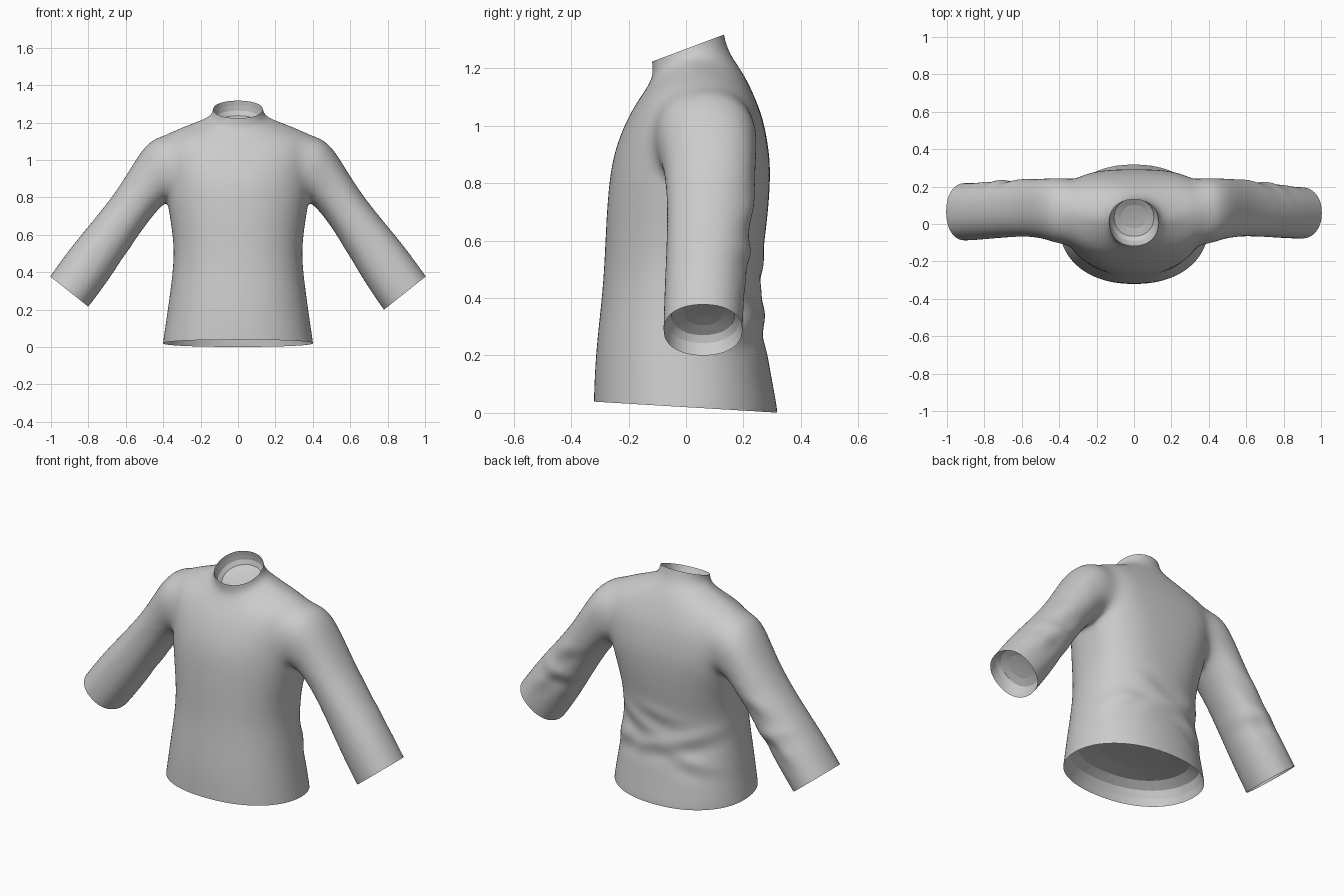
import bpy, bmesh, math
from mathutils import Vector

if "Cube" in bpy.data.objects:
    bpy.data.objects.remove(bpy.data.objects["Cube"])

SEG = 32


def sup(v, n):
    """superellipse helper: signed power"""
    return math.copysign(abs(v) ** (2 / n), v)


def loft(bm, rings):
    """closed skin through a list of point rings"""
    loops = [[bm.verts.new(p) for p in r] for r in rings]
    for a, b in zip(loops, loops[1:]):
        for i in range(SEG):
            j = (i + 1) % SEG
            bm.faces.new((a[i], a[j], b[j], b[i]))
    bm.faces.new(loops[0][::-1])
    bm.faces.new(loops[-1])


ANGLES = [2 * math.pi * i / SEG for i in range(SEG)]

# torso: half width, side z, centre y, front y, front z, back y, back z, back squareness
TORSO = [
    (.420, -.10, .00, -.325, -.10, .335, -.10, 2.1),
    (.406, .01, .00, -.324, .01, .322, .01, 2.15),
    (.377, .20, .00, -.318, .20, .284, .20, 2.2),
    (.350, .40, .00, -.294, .40, .257, .40, 2.3),
    (.342, .53, .00, -.285, .53, .265, .53, 2.4),
    (.362, .68, .01, -.279, .68, .286, .68, 2.6),
    (.392, .85, .04, -.266, .85, .298, .85, 3.0),
    (.410, .97, .06, -.238, .95, .284, .95, 3.1),
    (.430, 1.06, .07, -.203, 1.03, .268, 1.03, 2.9),
    (.410, 1.142, .07, -.167, 1.09, .240, 1.10, 2.5),
    (.300, 1.180, .05, -.142, 1.125, .213, 1.16, 2.2),
    (.200, 1.212, .03, -.124, 1.155, .182, 1.21, 2.1),
    (.140, 1.237, .02, -.114, 1.18, .150, 1.255, 2.1),
    (.131, 1.275, .01, -.121, 1.225, .132, 1.315, 2.1),
    (.131, 1.36, .01, -.125, 1.31, .120, 1.40, 2.1),
]


def torso_ring(w, zs, yc, yf, zf, yb, zb, nb):
    ring = []
    for a in ANGLES:
        n = nb if math.sin(a) > 0 else 2.2
        c, s = sup(math.cos(a), n), sup(math.sin(a), n)
        ye, ze = (yb, zb) if s > 0 else (yf, zf)
        ring.append((w * c, yc + (ye - yc) * abs(s), zs + (ze - zs) * abs(s)))
    return ring


# sleeve: outer x z, inner x z, front y, back y
SLEEVE = [
    (.26, 1.10, .20, .83, -.10, .22),
    (.41, 1.150, .35, .79, -.12, .255),
    (.50, 1.085, .402, .765, -.092, .25),
    (.583, .94, .468, .685, -.07, .242),
    (.670, .805, .54, .58, -.066, .230),
    (.80, .645, .622, .44, -.07, .214),
    (.905, .52, .695, .32, -.076, .205),
    (1.005, .377, .777, .200, -.080, .197),
    (1.09, .265, .860, .09, -.080, .195),
]


def sleeve_ring(side, ox, oz, ix, iz, yf, yb):
    ring = []
    if side < 0:  # the left cuff is slimmer and deeper
        k = max(0, ox - .6) / .4
        ix, iz, yf, yb = ix + .025 * k, iz + .01 * k, yf - .01 * k, yb + .022 * k
    for a in ANGLES:
        c, s = sup(math.cos(a), 2.2), sup(math.sin(a), 2.2)
        ring.append((side * ((ox + ix) / 2 + (ox - ix) / 2 * c),
                     (yf + yb) / 2 + (yb - yf) / 2 * s,
                     (oz + iz) / 2 + (oz - iz) / 2 * c))
    return ring


# overlapping closed solids for body and sleeves
bm = bmesh.new()
loft(bm, [torso_ring(*r) for r in TORSO])
for side in (1, -1):
    loft(bm, [sleeve_ring(side, *r) for r in SLEEVE])
bmesh.ops.recalc_face_normals(bm, faces=bm.faces)
mesh = bpy.data.meshes.new("shirt")
bm.to_mesh(mesh)
bm.free()
shirt = bpy.data.objects.new("shirt", mesh)
bpy.context.collection.objects.link(shirt)

# fuse into one skin and soften the seams
sub = shirt.modifiers.new("round", 'SUBSURF')
sub.levels = sub.render_levels = 2
rem = shirt.modifiers.new("fuse", 'REMESH')
rem.mode = 'VOXEL'
rem.voxel_size = .012
smo = shirt.modifiers.new("soften", 'SMOOTH')
smo.factor, smo.iterations = .5, 14
deps = bpy.context.evaluated_depsgraph_get()
fused = bpy.data.meshes.new_from_object(shirt.evaluated_get(deps))
shirt.modifiers.clear()
shirt.data = fused

bm = bmesh.new()
bm.from_mesh(fused)

# melt the shoulder seams into the body, strongest at the seam
for i in range(40):
    t = .003 * i
    seam = [v for v in bm.verts if .22 + t < abs(v.co.x) < .60 - t and v.co.z > .80 + t]
    bmesh.ops.smooth_vert(bm, verts=seam, factor=.5, use_axis_x=True, use_axis_y=True, use_axis_z=True)
bm.normal_update()


def bump(v, mid, width):
    return math.exp(-((v - mid) / width) ** 2)


# creases: centre x, z, slope, length, width, height
BACK_FOLDS = [(-.18, .40, -.35, .14, .045, .010), (.14, .45, .4, .13, .045, .010),
              (.05, .33, -.2, .15, .04, .009), (-.2, .27, .35, .12, .04, .008),
              (.25, .32, -.5, .1, .04, .009), (0, .52, .15, .15, .04, .006)]
SLEEVE_FOLDS = [(.62, .72, -.5, .1, .04, .007), (.70, .56, .2, .1, .04, .008),
                (.77, .50, -.9, .1, .035, .007)]


def fold(p):
    """cloth wrinkles on the lower back and the backs of the sleeves"""
    x, y, z = p
    on_body = abs(x) < .43 and z < .75
    table = BACK_FOLDS if on_body else SLEEVE_FOLDS
    if not on_body and abs(x) < .45:
        return 0
    u = x if on_body else abs(x)
    d = 0
    for cx, cz, slope, length, width, height in table:
        k = math.hypot(1, slope)
        t = ((u - cx) + slope * (z - cz)) / k
        s = ((z - cz) - slope * (u - cx)) / k
        d += height * bump(t, 0, length) * (bump(s, 0, width) - .6 * bump(s, -1.8 * width, width))
    return d * max(0, min(1, (y + .02) / .15))


for v, off in [(v, v.normal * fold(v.co)) for v in bm.verts]:
    v.co += off


def hollow_end(point, normal, region, depth):
    """slice one end flat and sink a rounded hollow into it"""
    point, normal = Vector(point), Vector(normal).normalized()
    faces = [f for f in bm.faces if region(f.calc_center_median())]
    geom = set(faces)
    for f in faces:
        geom.update(f.verts)
        geom.update(f.edges)
    bmesh.ops.bisect_plane(bm, geom=list(geom), dist=1e-5, plane_co=point, plane_no=normal)
    gone = [v for v in bm.verts if region(v.co) and (v.co - point).dot(normal) > 2e-5]
    bmesh.ops.delete(bm, geom=gone, context='VERTS')
    rim = [e for e in bm.edges if e.is_boundary]
    start = {v for e in rim for v in e.verts}
    centre = sum((v.co for v in start), Vector()) / len(start)
    for e in rim:
        e.smooth = False
    last, sunk = 1, 0
    for scale, sink in ((.975, .3), (.93, .6), (.8, .85), (.5, .97), (.2, 1)):
        made = bmesh.ops.extrude_edge_only(bm, edges=rim)['geom']
        rim = [g for g in made if isinstance(g, bmesh.types.BMEdge) and g.is_boundary]
        base = centre - normal * sunk * depth
        for v in {v for e in rim for v in e.verts}:
            v.co = base + (v.co - base) * (scale / last) - normal * (sink - sunk) * depth
        last, sunk = scale, sink
    bmesh.ops.holes_fill(bm, edges=rim, sides=0)


# hem, neck and cuffs
hollow_end((0, 0, .02), (0, -.06, -1), lambda c: abs(c.x) < .5 and c.z < .15, .14)
hollow_end((0, .005, 1.27), (0, -.375, 1), lambda c: abs(c.x) < .25 and c.z > 1.18, .09)
for side in (1, -1):
    hollow_end((side * .89, 0, .287), (side * .62, 0, -.78),
               lambda c, s=side: c.x * s > .62 and c.z < .6, .08)
bmesh.ops.recalc_face_normals(bm, faces=bm.faces)
for f in bm.faces:
    f.smooth = True
bm.to_mesh(fused)
bm.free()
